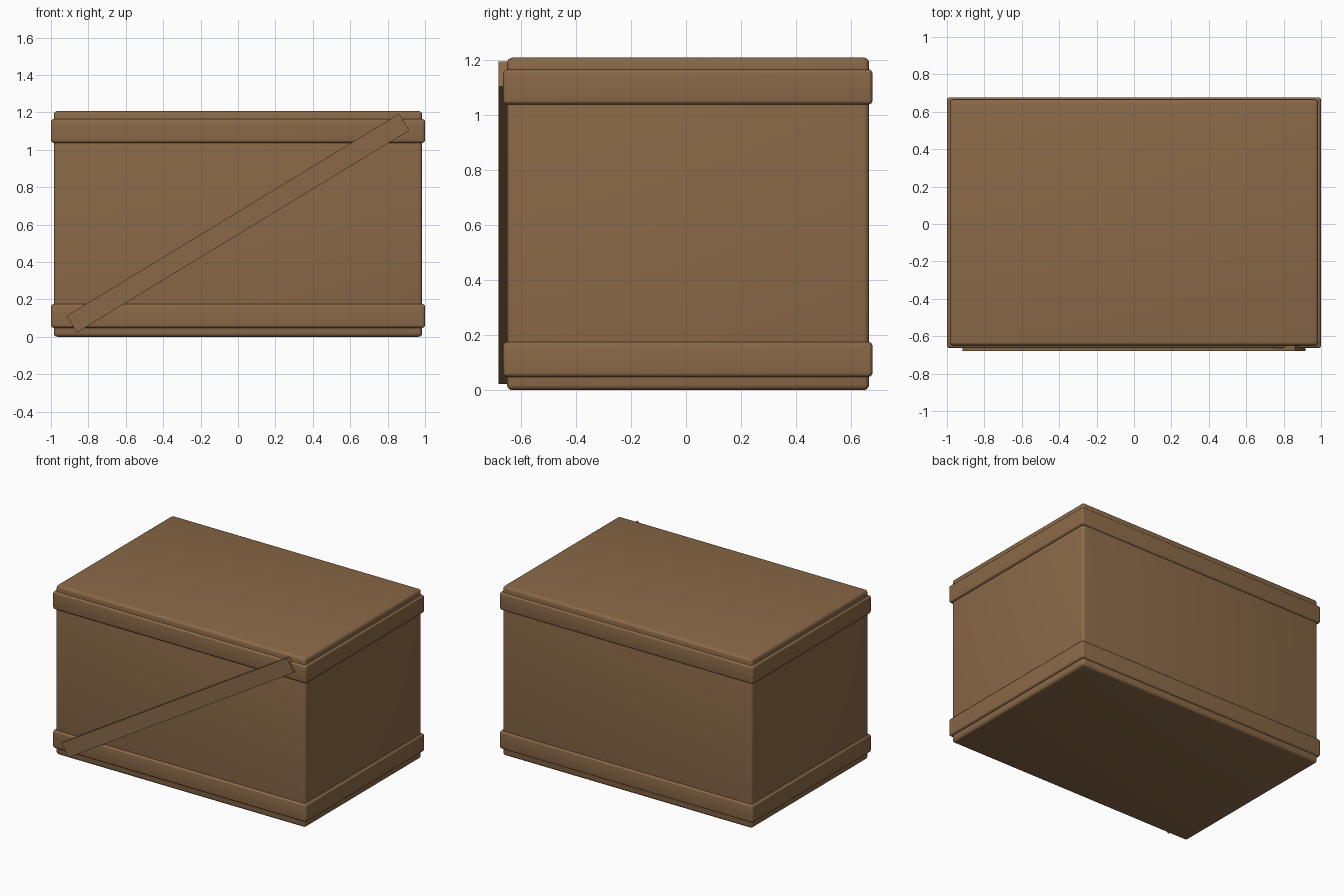
import bpy
from math import radians

# Remove the default object
cube = bpy.data.objects.get("Cube")
if cube:
    bpy.data.objects.remove(cube, do_unlink=True)

# Single wood colour
wood = bpy.data.materials.new("brown wood")
wood.use_nodes = True
colour = (0.255, 0.141, 0.064, 1)
wood.diffuse_color = colour
wood.node_tree.nodes["Principled BSDF"].inputs["Base Color"].default_value = colour


def box(name, low, high, bevel=0.0, tilt=0.0):
    """Box between two corners, with optional rounded edges and a tilt about y."""
    centre = [(a + b) / 2 for a, b in zip(low, high)]
    bpy.ops.mesh.primitive_cube_add(size=1, location=centre)
    ob = bpy.context.object
    ob.name = name
    ob.scale = [b - a for a, b in zip(low, high)]
    bpy.ops.object.transform_apply(location=False, rotation=False, scale=True)
    ob.rotation_euler.y = tilt
    ob.data.materials.append(wood)
    if bevel:
        mod = ob.modifiers.new("rounded edges", "BEVEL")
        mod.width = bevel
        mod.segments = 4
        bpy.ops.object.modifier_apply(modifier=mod.name)
        bpy.ops.object.shade_smooth_by_angle(angle=radians(35))
    return ob


# Crate body
box("crate_body", (-0.985, -0.65, 0), (0.985, 0.665, 1.207), 0.02)

# Bands around the bottom and the top
for name, z0, z1 in (("bottom_band", 0.048, 0.175), ("top_band", 1.037, 1.164)):
    box(name, (-1, -0.664, z0), (1, 0.677, z1), 0.015)

# Diagonal brace across the front
box("front_brace", (-1.04, -0.68, 0.555), (1.04, -0.648, 0.66), tilt=radians(-31.3))
